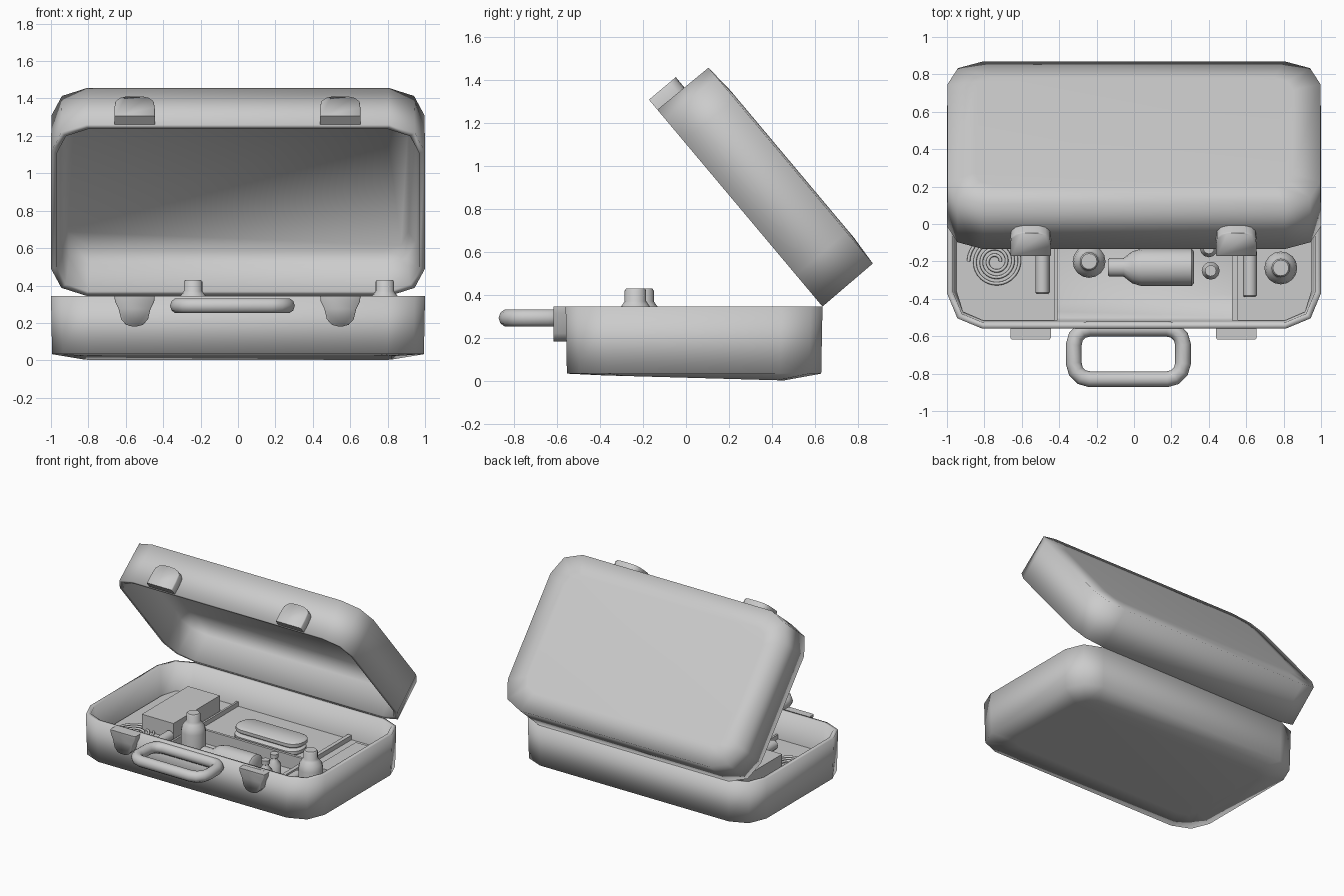
import bpy, bmesh, math
from mathutils import Matrix, Vector

if "Cube" in bpy.data.objects:
    bpy.data.objects.remove(bpy.data.objects["Cube"])

HINGE = Vector((0, 0.635, 0.345))
LID = Matrix.Translation(HINGE) @ Matrix.Rotation(math.radians(-50), 4, 'X')
FLOOR = 0.06    # recessed front tray
SHELF = 0.13    # raised compartments


def loft(name, rings, mat=Matrix(), angle=40):
    """Skin a list of equal-length rings and cap both ends."""
    bm = bmesh.new()
    rows = [[bm.verts.new(p) for p in r] for r in rings]
    n = len(rows[0])
    for a, b in zip(rows, rows[1:]):
        for i in range(n):
            bm.faces.new((a[i], a[(i + 1) % n], b[(i + 1) % n], b[i]))
    bm.faces.new(rows[0][::-1])
    bm.faces.new(rows[-1])
    bmesh.ops.recalc_face_normals(bm, faces=bm.faces)
    me = bpy.data.meshes.new(name)
    bm.to_mesh(me)
    bm.free()
    ob = bpy.data.objects.new(name, me)
    bpy.context.collection.objects.link(ob)
    ob.matrix_world = mat
    bpy.context.view_layer.objects.active = ob
    bpy.ops.object.select_all(action='DESELECT')
    ob.select_set(True)
    bpy.ops.object.shade_smooth_by_angle(angle=math.radians(angle))
    return ob


def outline(inset, z, r, cy, tilt=0, hx=1.0, hy=0.5975, seg=2):
    """Rounded rectangle ring in the xy plane."""
    pts = []
    hx, hy = hx - inset, hy - inset
    for k, (sx, sy) in enumerate(((1, 1), (-1, 1), (-1, -1), (1, -1))):
        for i in range(seg + 1):
            a = math.radians(90 * k + 90 * i / seg)
            y = sy * (hy - r) + r * math.sin(a)
            pts.append((sx * (hx - r) + r * math.cos(a), cy + y, z - tilt * y))
    return pts


def lathe(name, profile, mat=Matrix(), n=16):
    rings = [[(r * math.cos(2 * math.pi * i / n), r * math.sin(2 * math.pi * i / n), z)
              for i in range(n)] for r, z in profile]
    return loft(name, rings, mat)


def box(name, x0, x1, y0, y1, z0, z1):
    ring = ((x0, y0), (x1, y0), (x1, y1), (x0, y1))
    return loft(name, [[(x, y, z) for x, y in ring] for z in (z0, z1)])


def tube(name, pts, radius, cyclic=False, res=3):
    cu = bpy.data.curves.new(name, 'CURVE')
    cu.dimensions = '3D'
    cu.bevel_depth = radius
    cu.bevel_resolution = res
    cu.use_fill_caps = True
    sp = cu.splines.new('POLY')
    sp.points.add(len(pts) - 1)
    for p, c in zip(sp.points, pts):
        p.co = (*c, 1)
    sp.use_cyclic_u = cyclic
    ob = bpy.data.objects.new(name, cu)
    bpy.context.collection.objects.link(ob)
    return ob


# case halves: hollow trays with rounded corners
CY = 0.0375
loft("case_base", [
    outline(0.18, 0.013, 0.10, CY, 0.028),
    outline(0.006, 0.033, 0.19, CY),
    outline(0, 0.345, 0.19, CY),
    outline(0.032, 0.345, 0.165, CY),
    outline(0.04, 0.12, 0.16, CY),
    outline(0.06, FLOOR, 0.15, CY)], angle=100)
LY = -0.5975
loft("case_lid", [
    outline(0.15, 0.318, 0.10, LY),
    outline(0.003, 0.308, 0.19, LY),
    outline(0, 0, 0.19, LY),
    outline(0.032, 0, 0.165, LY),
    outline(0.05, 0.20, 0.16, LY),
    outline(0.09, 0.27, 0.13, LY)], mat=LID, angle=100)

# latches, one pair on each half
def latch(name, cx, half, base_y, z0, sign, mat=Matrix()):
    shape = half + [(-x, z) for x, z in reversed(half)]
    loft(name, [[(cx + x * k, base_y + y, z0 + sign * z) for x, z in shape]
                for y, k in ((0, 1), (-0.068, 1), (-0.076, 0.95))], mat, 88)

low = [(0.108, 0), (0.105, 0.03), (0.085, 0.07), (0.072, 0.125), (0.045, 0.155), (0.015, 0.163)]
high = [(0.108, 0), (0.108, 0.07), (0.103, 0.125), (0.08, 0.15), (0.05, 0.16), (0.015, 0.163)]
for side, cx in (("left", -0.553), ("right", 0.547)):
    latch("base_latch_" + side, cx, low, -0.541, 0.345, -1)
    latch("lid_latch_" + side, cx, high, -1.18, 0, 1, LID)

# carrying handle
tube("handle", [(x - 0.03, y, 0.292) for x, y, _ in
     outline(0, 0, 0.085, -0.695, hx=0.292, hy=0.135, seg=3)], 0.042, True)

# raised compartments around the recessed front tray
for name, hx0, hx1 in (("left_shelf", -0.95, -0.42), ("right_shelf", 0.54, 0.95)):
    s = 1 if hx0 > 0 else -1
    outer, inner = max(abs(hx0), abs(hx1)) * s, min(abs(hx0), abs(hx1)) * s
    ring = [(inner, -0.515), (outer - 0.14 * s, -0.515), (outer - 0.035 * s, -0.47), (outer, -0.36),
            (outer, 0.43), (outer - 0.035 * s, 0.545), (outer - 0.14 * s, 0.59), (inner, 0.59)]
    loft(name, [[(x, y, z) for x, y in ring] for z in (0.05, SHELF)])
box("back_shelf", -0.42, 0.53, 0.08, 0.59, 0.05, SHELF)
box("divider_left", -0.425, -0.41, -0.515, 0.59, 0.05, 0.165)
box("divider_right", 0.525, 0.555, -0.515, 0.59, 0.05, 0.165)
box("divider_middle", -0.42, 0.53, 0.075, 0.095, 0.05, 0.165)

# boxes in the side compartments
box("left_box", -0.74, -0.47, -0.115, 0.45, SHELF, 0.25)
box("right_box", 0.69, 0.95, -0.04, 0.45, SHELF, 0.2)

# bottles
for name, x, y, z in (("standing_bottle_middle", -0.24, -0.2, FLOOR),
                      ("standing_bottle_right", 0.785, -0.235, SHELF)):
    lathe(name, [(0.075, z), (0.088, z + 0.015), (0.088, 0.29), (0.08, 0.33), (0.06, 0.355),
                 (0.05, 0.37), (0.05, 0.42), (0.042, 0.43)], Matrix.Translation((x, y, 0)))
lathe("lying_bottle", [(0.085, 0), (0.1, 0.012), (0.1, 0.28), (0.085, 0.33), (0.05, 0.375),
                       (0.05, 0.45), (0.042, 0.46)],
      Matrix.Translation((0.32, -0.232, 0.16)) @ Matrix.Rotation(math.radians(-90), 4, 'Y'))
small = [(0.048, FLOOR), (0.048, 0.18), (0.025, 0.21), (0.022, 0.225), (0.03, 0.23), (0.03, 0.26)]
for name, x, y in (("small_bottle_front", 0.41, -0.25), ("small_bottle_back", 0.4, -0.13)):
    lathe(name, small, Matrix.Translation((x, y, 0)), 12)

# lying rolls beside the dividers
for name, x, y0 in (("roll_left", -0.49, -0.375), ("roll_right", 0.62, -0.39)):
    lathe(name, [(0.03, 0), (0.037, 0.008), (0.037, 0.242), (0.03, 0.25)],
          Matrix.Translation((x, y0, SHELF + 0.03)) @ Matrix.Rotation(math.radians(-90), 4, 'X'), 12)

# coiled tubing
N = 110
tube("coil", [(-0.74 + r * math.cos(a), -0.2 + r * math.sin(a), SHELF + 0.01)
     for r, a in ((0.025 + 0.12 * i / N, i / N * 7 * math.pi) for i in range(N + 1))], 0.009, res=2)

# folded pads in the middle compartment
for k, (z, dy) in enumerate(((SHELF, 0), (SHELF + 0.05, 0.015))):
    rings = []
    for inset, h in ((0.015, 0), (0, 0.012), (0, 0.036), (0.02, 0.048)):
        rings.append([(x + 0.13, y, z + h) for x, y, _ in
                      outline(inset, 0, 0.09 - inset, 0.21 + dy, hx=0.28, hy=0.1, seg=5)])
    loft("pad_%d" % (k + 1), rings)
